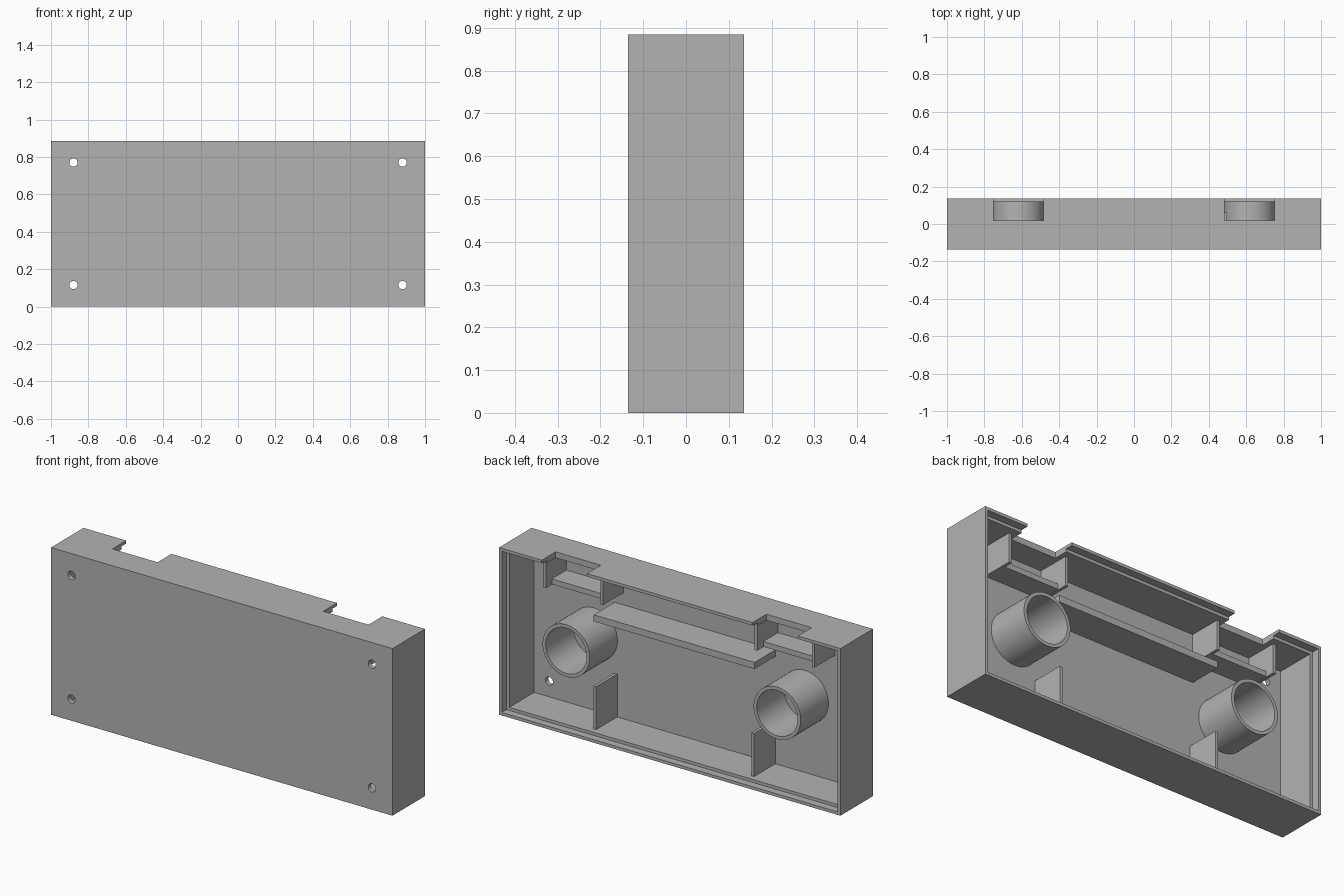
import bpy, bmesh, math
from mathutils import Matrix

cube = bpy.data.objects.get("Cube")
if cube:
    bpy.data.objects.remove(cube, do_unlink=True)

grey = bpy.data.materials.new("plain grey plastic")
grey.use_nodes = True
colour = (0.45, 0.45, 0.45, 1)
grey.diffuse_color = colour
grey.node_tree.nodes["Principled BSDF"].inputs["Base Color"].default_value = colour

W, D, H = 1.0, 0.136, 0.885       # half width, half depth, full height
LIP, WALL = 0.016, 0.032          # rim lip and full wall thickness
FLOOR, REBATE = -0.112, 0.096     # inside of front panel, seat for the back cover
SENSOR_X, SENSOR_Z = 0.618, 0.435


def finish(name, bm):
    bmesh.ops.recalc_face_normals(bm, faces=bm.faces)
    mesh = bpy.data.meshes.new(name)
    bm.to_mesh(mesh)
    bm.free()
    mesh.materials.append(grey)
    obj = bpy.data.objects.new(name, mesh)
    bpy.context.collection.objects.link(obj)
    return obj


def box(name, x, y, z):
    """Box from (min, max) pairs."""
    bm = bmesh.new()
    bmesh.ops.create_cube(bm, size=1)
    for v in bm.verts:
        for i, (lo, hi) in enumerate((x, y, z)):
            v.co[i] = lo if v.co[i] < 0 else hi
    return finish(name, bm)


def rod(name, x, z, radius, y0, y1, sides):
    """Cylinder running along y."""
    bm = bmesh.new()
    place = Matrix.Translation((x, (y0 + y1) / 2, z)) @ Matrix.Rotation(math.pi / 2, 4, 'X')
    bmesh.ops.create_cone(bm, cap_ends=True, segments=sides, radius1=radius,
                          radius2=radius, depth=y1 - y0, matrix=place)
    return finish(name, bm)


def cut(target, cutter):
    cutter.hide_render = True
    mod = target.modifiers.new("cut", 'BOOLEAN')
    mod.operation, mod.solver, mod.object = 'DIFFERENCE', 'EXACT', cutter
    bpy.context.view_layer.objects.active = target
    bpy.ops.object.modifier_apply(modifier=mod.name)
    bpy.data.objects.remove(cutter, do_unlink=True)


def smooth(obj):
    bpy.ops.object.select_all(action='DESELECT')
    obj.select_set(True)
    bpy.context.view_layer.objects.active = obj
    bpy.ops.object.shade_smooth_by_angle(angle=math.radians(30))


# Open-backed housing with a stepped rim
housing = box("housing", (-W, W), (-D, D), (0, H))
cut(housing, box("cavity", (WALL - W, W - WALL), (FLOOR, 1), (WALL, H - WALL)))
cut(housing, box("rebate", (LIP - W, W - LIP), (REBATE, 1), (LIP, H - LIP)))

for side in (-1, 1):
    # Slots in the top wall
    edges = sorted((side * 0.485, side * 0.75))
    cut(housing, box("slot", edges, (0.02, 1), (0.8, 1)))
    # Screw holes through the front panel
    for z in (0.115, 0.77):
        cut(housing, rod("screw_hole", side * 0.88, z, 0.022, -0.3, 0, 24))
smooth(housing)

for side, label in ((-1, "right"), (1, "left")):
    # Round sensor sleeves
    sleeve = rod(label + "_sleeve", side * SENSOR_X, SENSOR_Z, 0.138, FLOOR - 0.005, 0.12, 64)
    cut(sleeve, rod("bore", side * SENSOR_X, SENSOR_Z, 0.12, FLOOR, 0.3, 64))
    smooth(sleeve)
    # Pocket under each slot: two hanging plates joined by a ledge
    for place, x in (("inner", 0.452), ("outer", 0.787)):
        c = side * x
        box(f"{label}_{place}_pocket_plate", (c - 0.008, c + 0.008),
            (FLOOR - 0.005, 0.06), (0.70, H - WALL + 0.005))
    ledge = sorted((side * 0.452, side * 0.787))
    box(label + "_pocket_ledge", ledge, (FLOOR - 0.005, 0.01), (0.702, 0.73))

# Central shelf and the two ribs standing below its ends
box("central_shelf", (-0.445, 0.497), (FLOOR - 0.005, 0.062), (0.60, 0.635))
for label, x in (("right", -0.445), ("left", 0.481)):
    box(label + "_rib", (x, x + 0.016), (FLOOR - 0.005, 0.066), (WALL - 0.005, 0.26))
